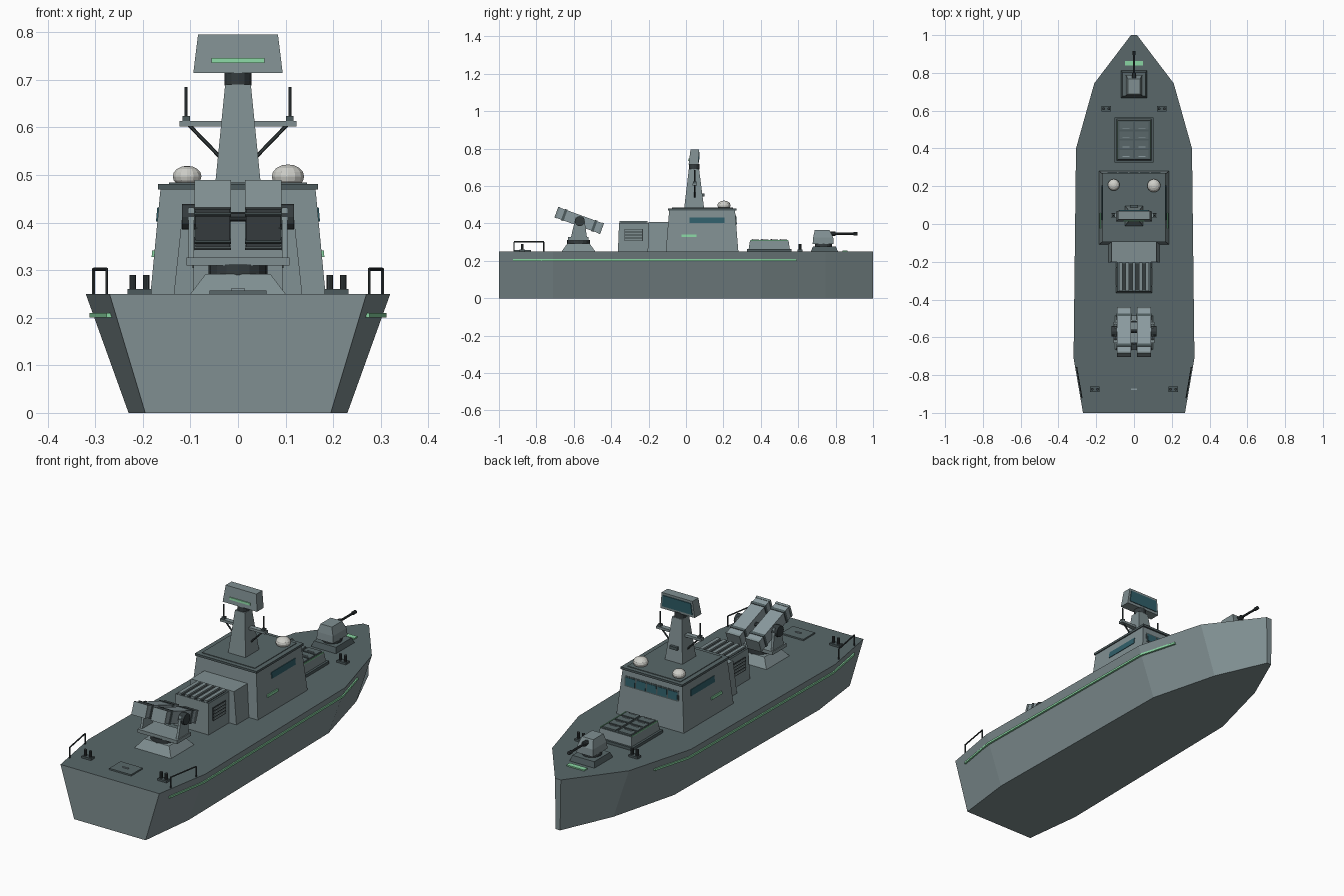
import bpy, bmesh, math
from mathutils import Matrix, Vector


def material(name, rgb):
    m = bpy.data.materials.new(name)
    m.diffuse_color = (*rgb, 1)
    return m


GREY = material("naval grey", (0.215, 0.275, 0.285))
DECK = material("deck grey", (0.10, 0.137, 0.142))
STEEL = material("light steel", (0.26, 0.33, 0.35))
DARK = material("dark metal", (0.035, 0.045, 0.048))
SLATE = material("slate trim", (0.075, 0.105, 0.11))
GREEN = material("signal green", (0.25, 0.66, 0.36))
GLASS = material("teal glass", (0.03, 0.115, 0.145))
WHITE = material("dome white", (0.62, 0.62, 0.58))


def finish(name, bm, *mats):
    bmesh.ops.recalc_face_normals(bm, faces=bm.faces)
    me = bpy.data.meshes.new(name)
    bm.to_mesh(me)
    bm.free()
    for m in mats:
        me.materials.append(m)
    ob = bpy.data.objects.new(name, me)
    bpy.context.collection.objects.link(ob)
    return ob


def loft(name, rings, *mats, top=None):
    """Skin a list of equal-length rings and cap both ends."""
    bm = bmesh.new()
    vs = [[bm.verts.new(p) for p in r] for r in rings]
    n = len(rings[0])
    for a, b in zip(vs, vs[1:]):
        for i in range(n):
            bm.faces.new((a[i], a[(i + 1) % n], b[(i + 1) % n], b[i]))
    bm.faces.new(vs[0])
    cap = bm.faces.new(vs[-1])
    if top is not None:
        cap.material_index = top
    return finish(name, bm, *mats)


def taper(name, z0, r0, z1, r1, mat, topmat=None, xf=None):
    """Block between two rectangles given as (x0, x1, y0, y1)."""
    rings = [[(r[0], r[2], z), (r[1], r[2], z), (r[1], r[3], z), (r[0], r[3], z)]
             for z, r in ((z0, r0), (z1, r1))]
    ob = loft(name, rings, mat, *([topmat] if topmat else []), top=1 if topmat else None)
    if xf:
        ob.data.transform(xf)
    return ob


def box(name, x0, x1, y0, y1, z0, z1, mat, topmat=None, xf=None):
    return taper(name, z0, (x0, x1, y0, y1), z1, (x0, x1, y0, y1), mat, topmat, xf)


def rod(name, a, b, r, mat, n=8, r2=None):
    a, b = Vector(a), Vector(b)
    d = b - a
    bm = bmesh.new()
    bmesh.ops.create_cone(bm, cap_ends=True, segments=n, radius1=r, radius2=r if r2 is None else r2,
                          depth=d.length,
                          matrix=Matrix.Translation((a + b) / 2) @ d.to_track_quat('Z', 'Y').to_matrix().to_4x4())
    return finish(name, bm, mat)


# Hull: stations are y, half width at keel, half width at deck
H = 0.25
stations = [(-1, 0.195, 0.27), (-0.71, 0.23, 0.32), (0.4, 0.215, 0.307),
            (0.745, 0.125, 0.21), (1.0, 0.012, 0.016)]


def outline(k, z):
    return [(s[k], s[0], z) for s in stations] + [(-s[k], s[0], z) for s in reversed(stations)]


loft("hull", [outline(1, 0), outline(2, H)], GREY, DECK, top=1)


def half_width(y, z):
    for a, b in zip(stations, stations[1:]):
        if a[0] <= y <= b[0]:
            t, u = (y - a[0]) / (b[0] - a[0]), z / H
            lo, hi = a[1] + (b[1] - a[1]) * t, a[2] + (b[2] - a[2]) * t
            return lo + (hi - lo) * u


for s in (-1, 1):
    # Side stripe following the hull
    rings = []
    for y in (-0.925, -0.71, 0.4, 0.59):
        x = half_width(y, 0.205)
        rings.append([(s * (x + dx), y, z) for dx, z in
                      ((-0.006, 0.2), (0.008, 0.2), (0.008, 0.21), (-0.006, 0.21))])
    loft("side_stripe", rings, GREEN)
    # Stern railing
    p = [Vector((s * (half_width(y, H) - 0.008), y, H)) for y in (-0.92, -0.76)]
    up = Vector((0, 0, 0.052))
    for q in p:
        rod("rail_post", q, q + up, 0.0035, DARK, 6)
    rod("rail_bar", p[0] + up, p[1] + up, 0.0035, DARK, 6)
    # Twin bollards
    for bx, by in ((0.207, -0.875), (0.147, 0.61)):
        box("bollard_base", s * bx - 0.025, s * bx + 0.025, by - 0.014, by + 0.014, H, H + 0.01, SLATE)
        for d in (-0.014, 0.014):
            rod("bollard", (s * bx + d, by, H), (s * bx + d, by, 0.29), 0.0075, DARK, 10)

# Stern hatch and bow marker
box("stern_hatch", -0.06, 0.06, -0.92, -0.83, H, 0.257, DECK)
box("hatch_handle", -0.015, 0.015, -0.879, -0.872, 0.257, 0.261, STEEL)
box("bow_marker", -0.048, 0.048, 0.838, 0.864, H, 0.256, GREEN)

# Bridge
taper("bridge", H, (-0.184, 0.184, -0.108, 0.28), 0.47, (-0.163, 0.163, -0.09, 0.262), GREY)
box("bridge_roof", -0.168, 0.168, -0.096, 0.27, 0.47, 0.481, SLATE, DECK)
box("roof_panel", -0.145, 0.145, -0.075, 0.25, 0.481, 0.484, DECK)


def front_y(z):
    return 0.28 - (z - H) * 0.0818


def side_x(z):
    return 0.184 - (z - H) * 0.0955


# Bridge windows and side markers, slanted with the walls
def front_plate(name, x0, x1, z0, z1, t, mat):
    a, b = front_y(z0), front_y(z1)
    taper(name, z0, (x0, x1, a - 0.004, a + t), z1, (x0, x1, b - 0.004, b + t), mat)


def side_plate(name, s, y0, y1, z0, z1, t, mat):
    a, b = side_x(z0), side_x(z1)
    taper(name, z0, (s * (a - 0.004), s * (a + t), y0, y1), z1, (s * (b - 0.004), s * (b + t), y0, y1), mat)


front_plate("front_window_frame", -0.148, 0.148, 0.392, 0.442, 0.002, SLATE)
for i in range(5):
    x = -0.116 + i * 0.058
    front_plate("front_window", x - 0.025, x + 0.025, 0.398, 0.436, 0.004, GLASS)
for s in (-1, 1):
    side_plate("side_window", s, 0.02, 0.205, 0.402, 0.432, 0.003, GLASS)
    side_plate("side_marker", s, -0.025, 0.057, 0.328, 0.341, 0.005, GREEN)

# Radomes
for x, y, r in ((-0.107, 0.207, 0.031), (0.105, 0.203, 0.035)):
    rod("dome_foot", (x, y, 0.478), (x, y, 0.488), r * 0.6, SLATE, 12)
    bm = bmesh.new()
    bmesh.ops.create_uvsphere(bm, u_segments=14, v_segments=8, radius=r,
                              matrix=Matrix.Translation((x, y, 0.497)) @ Matrix.Diagonal((1, 1, 0.72, 1)))
    finish("radome", bm, WHITE)

# Mast, crossarm and antennas
taper("mast", 0.48, (-0.048, 0.048, -0.01, 0.097), 0.69, (-0.027, 0.027, 0.015, 0.07), GREY)
rod("mast_neck", (0, 0.043, 0.688), (0, 0.043, 0.718), 0.028, DARK, 12)
box("mast_bracket", -0.02, 0.02, 0.07, 0.1, 0.545, 0.56, SLATE)
box("crossarm", -0.123, 0.123, 0.034, 0.058, 0.602, 0.614, GREY)
for s in (-1, 1):
    x = s * 0.109
    box("antenna_foot", x - 0.008, x + 0.008, 0.037, 0.055, 0.614, 0.624, SLATE)
    rod("antenna", (x, 0.046, 0.62), (x, 0.046, 0.685), 0.0035, DARK, 6)
    rod("arm_brace", (s * 0.102, 0.046, 0.604), (s * 0.035, 0.046, 0.535), 0.004, DARK, 6)
# Radar panel with front glass and rear marker
taper("radar_panel", 0.714, (-0.094, 0.094, 0.014, 0.066), 0.795, (-0.084, 0.084, 0.024, 0.07), GREY)
taper("radar_glass", 0.727, (-0.082, 0.082, 0.06, 0.07), 0.783, (-0.076, 0.076, 0.062, 0.073), GLASS)
taper("radar_marker", 0.735, (-0.056, 0.056, 0.012, 0.022), 0.746, (-0.056, 0.056, 0.013, 0.023), GREEN)

# Aft deckhouse with side louvres and roof slats
taper("deckhouse_front", H, (-0.135, 0.135, -0.205, -0.09), 0.408, (-0.118, 0.118, -0.2, -0.08), GREY)
taper("deckhouse_aft", H, (-0.095, 0.095, -0.364, -0.2), 0.402, (-0.09, 0.09, -0.358, -0.2), GREY, SLATE)
box("roof_vent", -0.08, 0.08, -0.35, -0.21, 0.402, 0.404, DARK)
for i in range(5):
    x = -0.07 + i * 0.035
    box("vent_slat", x - 0.009, x + 0.009, -0.356, -0.205, 0.402, 0.412, GREY)
for s in (-1, 1):
    box("side_louvre", s * 0.085, s * 0.0955, -0.33, -0.23, 0.305, 0.37, DARK)
    for i in range(4):
        z = 0.310 + i * 0.0155
        box("louvre_slat", s * 0.09, s * 0.099, -0.326, -0.234, z, z + 0.010, GREY)

# Forward launch cells
box("cell_base", -0.103, 0.103, 0.325, 0.565, H, 0.264, SLATE)
taper("cell_block", 0.264, (-0.092, 0.092, 0.335, 0.555), 0.308, (-0.086, 0.086, 0.342, 0.548), GREY, SLATE)
for i in range(4):
    y = 0.37 + i * 0.05
    for x in (-0.042, 0.042):
        box("cell_lid", x - 0.036, x + 0.036, y - 0.021, y + 0.021, 0.308, 0.315, DECK)
        box("lid_mark", x - 0.018, x + 0.018, y - 0.015, y - 0.011, 0.315, 0.318, GREEN if i == 4 else STEEL)
for s in (-1, 1):
    box("cell_edge_strip", s * 0.084, s * 0.088, 0.345, 0.545, 0.307, 0.312, GREEN)

# Bow gun
taper("gun_base", H, (-0.068, 0.068, 0.668, 0.812), 0.276, (-0.06, 0.06, 0.678, 0.802), SLATE, DECK)
rod("gun_ring", (0, 0.735, 0.274), (0, 0.735, 0.293), 0.046, DARK, 16)
loft("gun_turret", [
    [(-0.045, 0.677, 0.29), (0.045, 0.677, 0.29), (0.045, 0.79, 0.29), (-0.045, 0.79, 0.29)],
    [(-0.043, 0.68, 0.325), (0.043, 0.68, 0.325), (0.043, 0.787, 0.325), (-0.043, 0.787, 0.325)],
    [(-0.031, 0.688, 0.364), (0.031, 0.688, 0.364), (0.031, 0.768, 0.364), (-0.031, 0.768, 0.364)]], GREY)
rod("gun_mantlet", (0, 0.76, 0.345), (0, 0.8, 0.345), 0.012, DARK, 10)
rod("gun_barrel", (0, 0.77, 0.345), (0, 0.915, 0.345), 0.0055, DARK, 8)
rod("gun_muzzle", (0, 0.895, 0.345), (0, 0.917, 0.345), 0.0085, DARK, 8)

# Aft missile launcher mount
taper("launcher_pedestal", H, (-0.1, 0.1, -0.665, -0.485), 0.292, (-0.068, 0.068, -0.635, -0.515), GREY)
rod("launcher_ring", (0, -0.575, 0.29), (0, -0.575, 0.312), 0.062, DARK, 16)
box("launcher_platform", -0.108, 0.108, -0.63, -0.52, 0.31, 0.327, GREY)
for s in (-1, 1):
    taper("launcher_arm", 0.327, (s * 0.092, s * 0.104, -0.615, -0.53),
          0.432, (s * 0.092, s * 0.104, -0.59, -0.545), GREY)
    rod("trunnion", (s * 0.085, -0.568, 0.412), (s * 0.118, -0.568, 0.412), 0.027, DARK, 12)
rod("trunnion_axle", (-0.1, -0.568, 0.412), (0.1, -0.568, 0.412), 0.01, DARK, 8)

# Launch tubes, raised toward the stern
tilt = Matrix.Translation((0, -0.571, 0.416)) @ Matrix.Rotation(math.radians(-20), 4, 'X')
for s in (-1, 1):
    box("launch_tube", s * 0.017, s * 0.089, -0.122, 0.122, -0.029, 0.029, STEEL, xf=tilt)
    for y in (-0.085, 0.085):
        box("tube_band", s * 0.0145, s * 0.0915, y - 0.007, y + 0.007, -0.032, 0.032, SLATE, xf=tilt)
    for y in (-0.13, 0.118):
        box("tube_cap", s * 0.015, s * 0.091, y, y + 0.012, -0.031, 0.031, GREY, xf=tilt)
